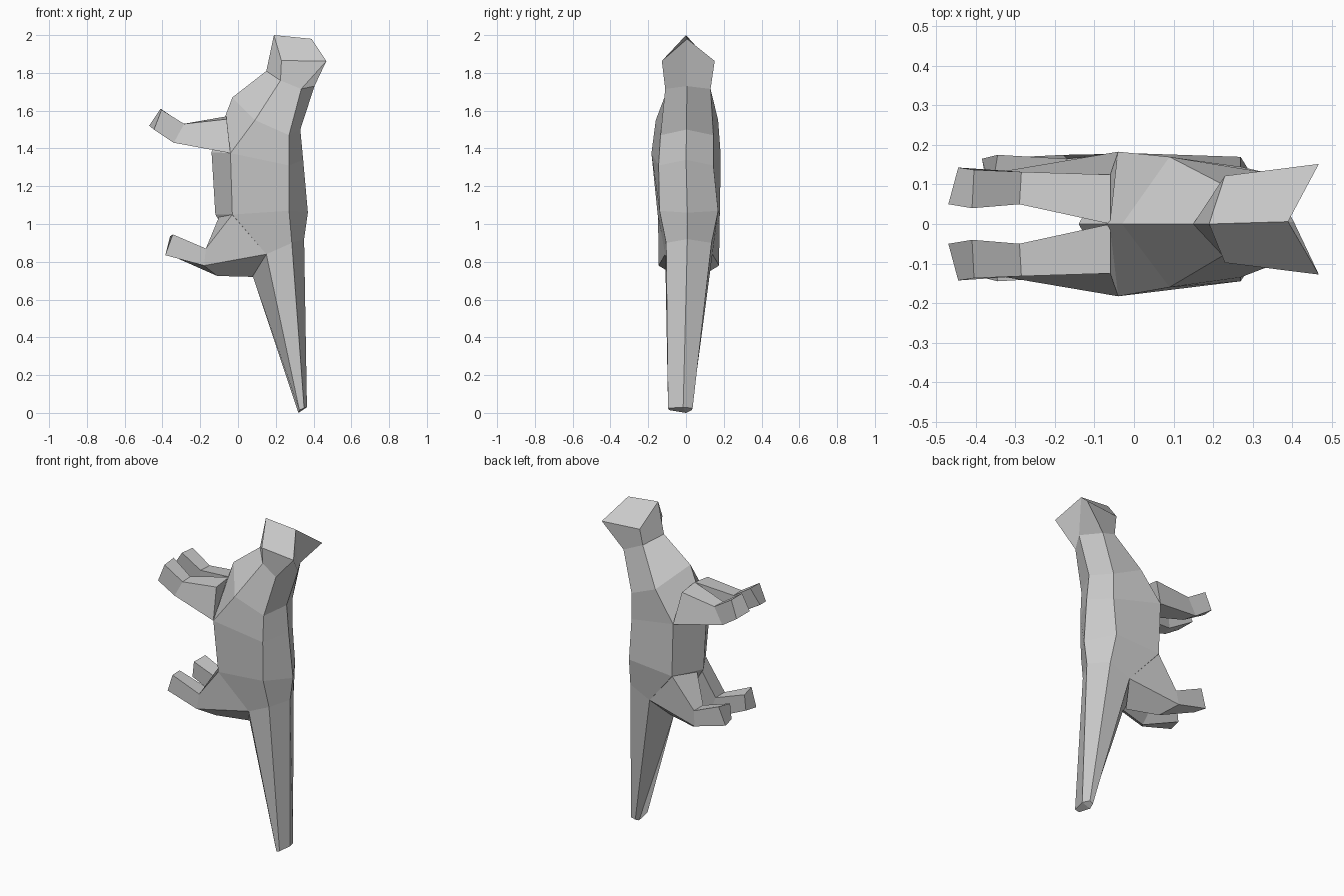
import bpy, bmesh

if "Cube" in bpy.data.objects:
    bpy.data.objects.remove(bpy.data.objects["Cube"])


def loft(name, rings, ridge_caps=False, mirror=False, shift_y=0.0):
    """Skin a list of equal-length rings, close the ends, flat shaded."""
    bm = bmesh.new()
    loops = [[bm.verts.new(p) for p in ring] for ring in rings]
    n = len(loops[0])
    for a, b in zip(loops, loops[1:]):
        for i in range(n):
            j = (i + 1) % n
            bm.faces.new((a[i], a[j], b[j], b[i]))
    for end in (loops[0], loops[-1]):
        if ridge_caps:  # two quads meeting at the middle ridge
            bm.faces.new(end[:4])
            bm.faces.new((end[3], end[4], end[5], end[0]))
        else:
            bm.faces.new(end)
    bmesh.ops.recalc_face_normals(bm, faces=bm.faces)
    mesh = bpy.data.meshes.new(name)
    bm.to_mesh(mesh)
    bm.free()
    obj = bpy.data.objects.new(name, mesh)
    obj.location.y = shift_y
    bpy.context.collection.objects.link(obj)
    if mirror:
        mod = obj.modifiers.new("mirror", 'MIRROR')
        mod.use_axis = (False, True, False)
    return obj


def section(front, side, back_side, back, y=0.0):
    """Six-sided body section: middle front, flanks, middle back."""
    flip = lambda p: (p[0], y - p[1], p[2])
    keep = lambda p: (p[0], y + p[1], p[2])
    return [(front[0], 0, front[1]), flip(side), flip(back_side),
            (back[0], y / 2, back[1]), keep(back_side), keep(side)]


# Head, neck, trunk and tail in one skin
loft("body", [
    section((.19, 2.0), (.23, .11, 1.865), (.468, .14, 1.863), (.39, 1.98), y=.012),
    section((.15, 1.81), (.225, .09, 1.76), (.335, .12, 1.715), (.405, 1.73), y=.01),
    section((-.03, 1.67), (.09, .165, 1.55), (.27, .14, 1.47), (.33, 1.5), y=.005),
    section((-.14, 1.38), (-.04, .183, 1.375), (.27, .145, 1.31), (.345, 1.34)),
    section((-.12, 1.05), (-.03, .165, 1.05), (.27, .155, 1.07), (.37, 1.06), y=.015),
    section((.08, .72), (.15, .125, .84), (.285, .12, .9), (.35, .92), y=.015),
    section((.32, 0), (.325, .06, .015), (.35, .065, .025), (.365, .03), y=-.03),
], ridge_caps=True)

# Forelegs: shoulder, wrist, paw
loft("forelegs", [
    [(-.06, .0, 1.57), (-.06, .125, 1.555), (-.04, .183, 1.375), (-.12, .02, 1.39)],
    [(-.29, .05, 1.53), (-.285, .132, 1.53), (-.34, .132, 1.43), (-.31, .06, 1.425)],
    [(-.41, .04, 1.61), (-.405, .137, 1.605), (-.445, .143, 1.5), (-.47, .05, 1.52)],
], mirror=True)

# Hind legs: thigh, ankle, foot
loft("hind_legs", [
    [(-.10, .02, 1.04), (-.03, .163, 1.05), (.15, .125, .84), (.08, .01, .72)],
    [(-.17, .06, .87), (-.17, .15, .87), (-.18, .16, .78), (-.11, .07, .725)],
    [(-.36, .07, .935), (-.345, .16, .945), (-.385, .15, .835), (-.37, .07, .84)],
], mirror=True, shift_y=.015)
